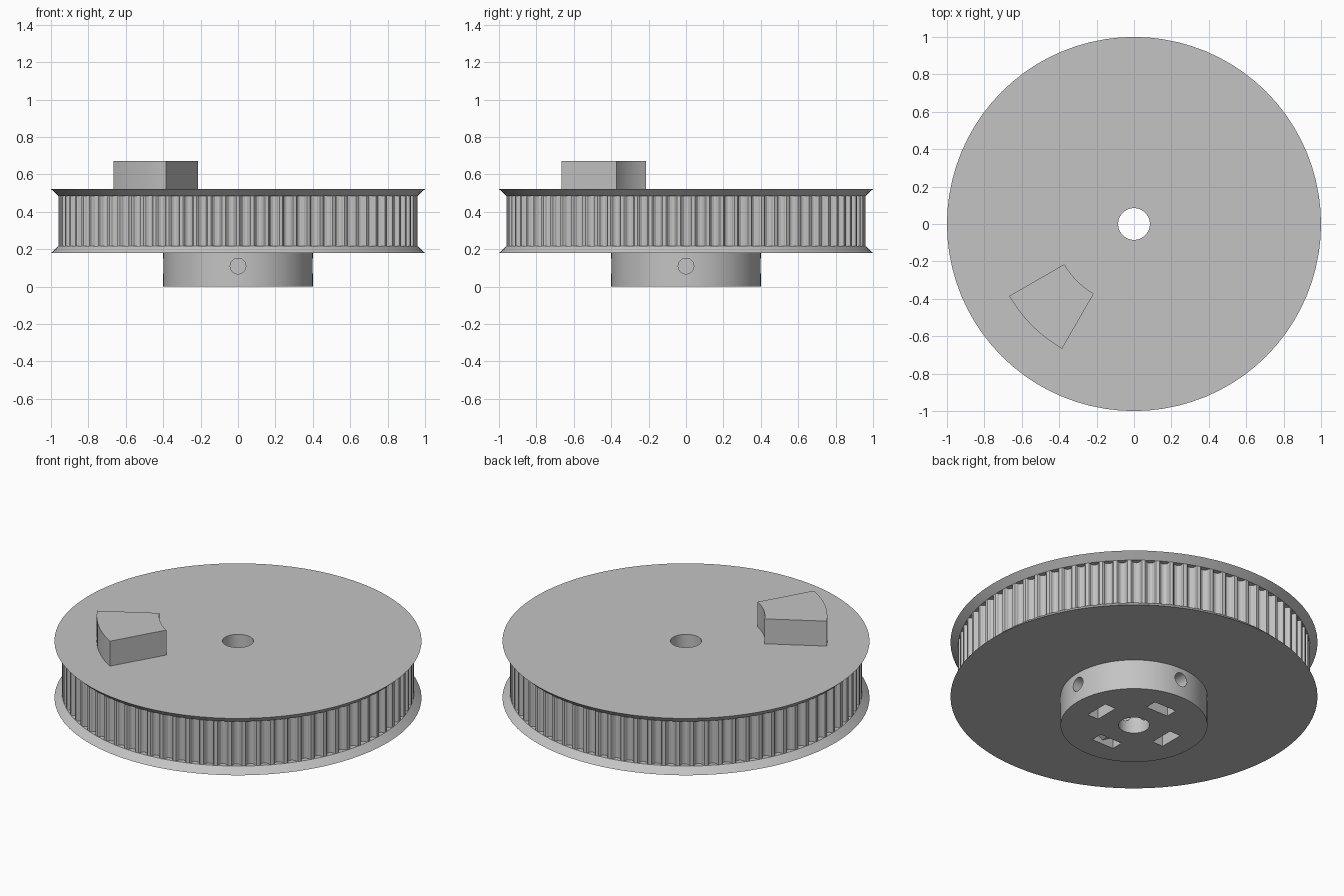
import bpy, bmesh, math
from mathutils import Matrix, Vector

TEETH = 78
TOOTH_R = 0.96
BORE_R = 0.085
SCREW_Z = 0.11

if "Cube" in bpy.data.objects:
    bpy.data.objects.remove(bpy.data.objects["Cube"], do_unlink=True)

grey = bpy.data.materials.new("plain grey")
grey.use_nodes = True
grey.diffuse_color = (0.55, 0.55, 0.55, 1)
grey.node_tree.nodes["Principled BSDF"].inputs["Base Color"].default_value = grey.diffuse_color


def polar(r, a):
    return (r * math.cos(a), r * math.sin(a))


def circle(r, n=80, phase=0.0):
    return [polar(r, phase + math.tau * i / n) for i in range(n)]


def rect(w, d):
    return [(-w / 2, -d / 2), (w / 2, -d / 2), (w / 2, d / 2), (-w / 2, d / 2)]


def loft(name, bottom, top, z0, z1, matrix=Matrix()):
    """Closed solid between two outlines with equal point counts."""
    bm = bmesh.new()
    low = [bm.verts.new((x, y, z0)) for x, y in bottom]
    high = [bm.verts.new((x, y, z1)) for x, y in top]
    n = len(low)
    for i in range(n):
        j = (i + 1) % n
        bm.faces.new((low[i], low[j], high[j], high[i]))
    bm.faces.new(low[::-1])
    bm.faces.new(high)
    bm.transform(matrix)
    bmesh.ops.recalc_face_normals(bm, faces=bm.faces)
    mesh = bpy.data.meshes.new(name)
    bm.to_mesh(mesh)
    bm.free()
    mesh.materials.append(grey)
    obj = bpy.data.objects.new(name, mesh)
    bpy.context.collection.objects.link(obj)
    return obj


def activate(obj):
    bpy.ops.object.select_all(action='DESELECT')
    obj.select_set(True)
    bpy.context.view_layer.objects.active = obj


def cut(obj, cutters):
    activate(obj)
    for cutter in cutters:
        mod = obj.modifiers.new("cut", 'BOOLEAN')
        mod.operation = 'DIFFERENCE'
        mod.solver = 'EXACT'
        mod.object = cutter
        bpy.ops.object.modifier_apply(modifier=mod.name)


# Hub and the two flared flanges
hub = loft("hub", circle(0.4), circle(0.4), 0, 0.18)
lower_flange = loft("lower_flange", circle(1), circle(TOOTH_R), 0.18, 0.217)
upper_flange = loft("upper_flange", circle(TOOTH_R), circle(1), 0.485, 0.522)

# Toothed ring: rounded grooves between narrow lands
pitch = math.tau / TEETH
outline = []
for i in range(TEETH):
    outline.append(polar(TOOTH_R, (i - 0.38) * pitch))
    for k in range(7):
        t = math.pi * k / 6
        depth = 0.006 + 0.024 * math.sin(t)
        outline.append(polar(TOOTH_R - depth, (i - 0.31 * math.cos(t)) * pitch))
    outline.append(polar(TOOTH_R, (i + 0.38) * pitch))
toothed_ring = loft("toothed_ring", outline, outline, 0.217, 0.485)

# Sector block on the upper face
angles = [math.radians(210 + 30 * i / 10) for i in range(11)]
sector = [polar(0.77, a) for a in angles] + [polar(0.43, a) for a in reversed(angles)]
sector_block = loft("sector_block", sector, sector, 0.522, 0.672)

# Shaft bore through everything
bore = loft("bore_cutter", circle(BORE_R, 40), circle(BORE_R, 40), -0.1, 0.8)
parts = [hub, lower_flange, toothed_ring, upper_flange]
for part in parts:
    cut(part, [bore])

# Set-screw holes and nut pockets in the hub, one per quarter turn
cutters = [bore]
for q in range(4):
    turn = Matrix.Rotation(q * math.pi / 2, 4, 'Z')
    along_x = turn @ Matrix.Translation((0, 0, SCREW_Z)) @ Matrix.Rotation(math.pi / 2, 4, 'Y')
    screw = circle(0.042, 24)
    slot = rect(0.072, 0.148)
    nut = circle(0.0855, 6)
    quarter = [
        loft("screw_cutter", screw, screw, 0.03, 0.5, along_x),
        loft("slot_cutter", slot, slot, -0.1, SCREW_Z, turn @ Matrix.Translation((0.23, 0, 0))),
        loft("nut_cutter", nut, nut, 0.194, 0.266, along_x),
    ]
    cut(hub, quarter)
    cutters += quarter

for cutter in cutters:
    bpy.data.objects.remove(cutter, do_unlink=True)

# Smooth round walls, keep edges crisp
for part in parts + [sector_block]:
    activate(part)
    bpy.ops.object.shade_smooth_by_angle(angle=math.radians(25))
